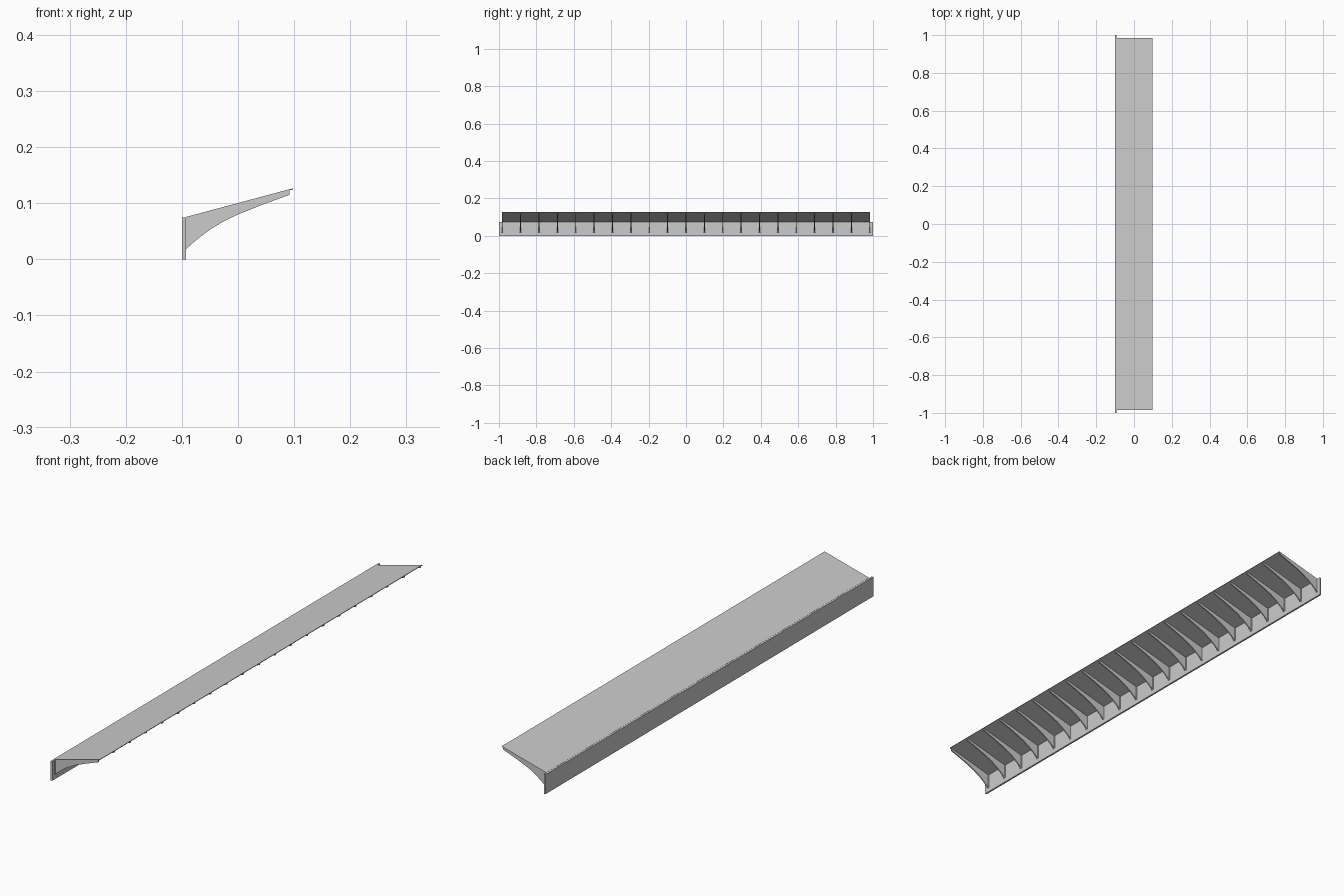
import bpy
import bmesh

cube = bpy.data.objects.get("Cube")
if cube:
    bpy.data.objects.remove(cube, do_unlink=True)

grey = bpy.data.materials.new("light_grey_metal")
grey.use_nodes = True
colour = (0.6, 0.6, 0.6, 1)
grey.diffuse_color = colour
grey.node_tree.nodes["Principled BSDF"].inputs["Base Color"].default_value = colour


def extrude_profile(name, profile, y0, y1):
    """Sweep an (x, z) outline along y into a closed solid."""
    bm = bmesh.new()
    face = bm.faces.new([bm.verts.new((x, y0, z)) for x, z in profile])
    swept = bmesh.ops.extrude_face_region(bm, geom=[face])["geom"]
    verts = [v for v in swept if isinstance(v, bmesh.types.BMVert)]
    bmesh.ops.translate(bm, verts=verts, vec=(0, y1 - y0, 0))
    bmesh.ops.recalc_face_normals(bm, faces=bm.faces)
    mesh = bpy.data.meshes.new(name)
    bm.to_mesh(mesh)
    bm.free()
    mesh.materials.append(grey)
    obj = bpy.data.objects.new(name, mesh)
    bpy.context.collection.objects.link(obj)
    return obj


WALL = -0.093      # outer face of the wall plate
HALF = 0.985       # half length of the canopy
BAYS = 20
STEP = 2 * HALF / BAYS
WEB = 0.005        # bracket thickness

# Wall plate
extrude_profile("wall_plate", [(-0.1, 0), (WALL, 0), (WALL, 0.075), (-0.1, 0.075)], -1, 1)

# Sloping roof sheets, butted together over every fourth bracket
roof = [(WALL, 0.0735), (0.098, 0.1245), (0.0975, 0.1265), (WALL, 0.0755)]
seams = [-HALF] + [-HALF + STEP * i for i in range(2, BAYS, 4)] + [HALF]
for i, (a, b) in enumerate(zip(seams, seams[1:])):
    extrude_profile(f"roof_sheet_{i + 1}", roof, a, b)

# Curved brackets with a narrow mounting flange against the wall
bracket = [(WALL, 0.0735), (WALL, 0.018), (-0.075, 0.034), (-0.05, 0.053),
           (-0.025, 0.068), (0, 0.08), (0.045, 0.098), (0.092, 0.115), (0.092, 0.1229)]
flange = [(WALL, 0.018), (WALL + 0.002, 0.02), (WALL + 0.002, 0.074), (WALL, 0.0735)]
for i in range(BAYS + 1):
    y = (-HALF + WEB / 2) + i * (2 * HALF - WEB) / BAYS
    extrude_profile(f"bracket_{i + 1}", bracket, y - WEB / 2, y + WEB / 2)
    extrude_profile(f"bracket_flange_{i + 1}", flange, y - WEB, y + WEB)
